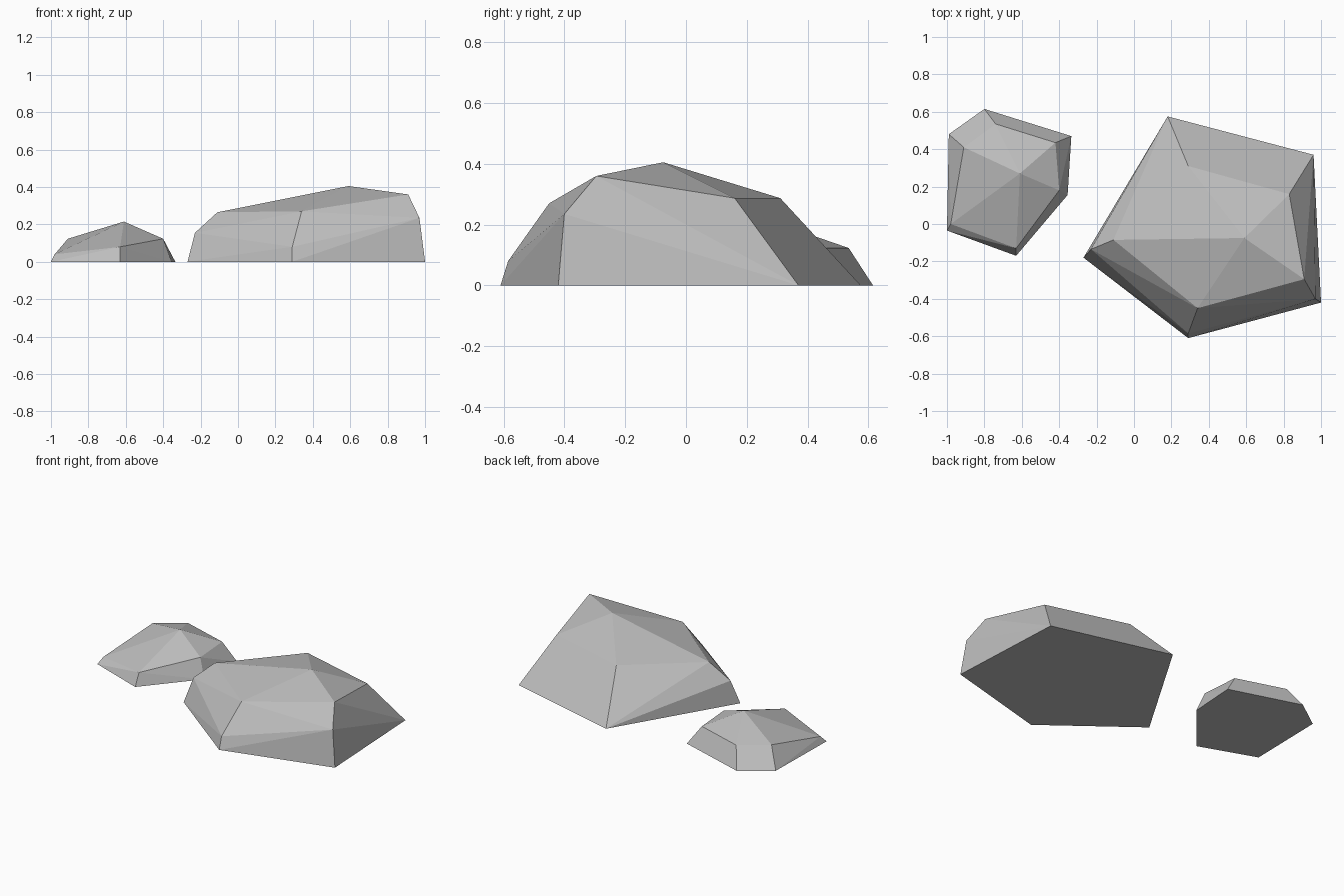
import bpy, bmesh, math

cube = bpy.data.objects.get("Cube")
if cube:
    bpy.data.objects.remove(cube, do_unlink=True)

# One flat stone colour
stone = bpy.data.materials.new("light_grey_stone")
stone.use_nodes = True
colour = (0.52, 0.52, 0.52, 1.0)
stone.diffuse_color = colour
shader = next(n for n in stone.node_tree.nodes if n.type == "BSDF_PRINCIPLED")
shader.inputs["Base Color"].default_value = colour
shader.inputs["Roughness"].default_value = 0.9


def rock(name, footprint, corners):
    """Faceted rock: the convex skin over a ground outline and its upper corners."""
    bm = bmesh.new()
    for x, y in footprint:
        bm.verts.new((x, y, 0))
    for point in corners:
        bm.verts.new(point)
    bmesh.ops.convex_hull(bm, input=bm.verts[:])
    # Merge nearly level triangles into broad facets
    bmesh.ops.dissolve_limit(bm, angle_limit=math.radians(2),
                             verts=bm.verts[:], edges=bm.edges[:])
    bmesh.ops.recalc_face_normals(bm, faces=bm.faces[:])
    mesh = bpy.data.meshes.new(name)
    bm.to_mesh(mesh)
    bm.free()
    mesh.materials.append(stone)
    obj = bpy.data.objects.new(name, mesh)
    bpy.context.collection.objects.link(obj)
    return obj


# Large rock: five-sided base, bevelled front corners, sloping back
rock("large_rock",
     [(-0.27, -0.18), (0.29, -0.61), (1.0, -0.42), (0.96, 0.37), (0.18, 0.575)],
     [(-0.23, -0.135, 0.155), (0.29, -0.585, 0.08), (0.97, -0.40, 0.235),
      (-0.11, -0.085, 0.265), (0.34, -0.45, 0.27), (0.91, -0.295, 0.36),
      (0.83, 0.16, 0.287), (0.29, 0.31, 0.287), (0.59, -0.075, 0.405)])

# Small rock: six-sided base rising to one peak
rock("small_rock",
     [(-1.0, -0.035), (-0.63, -0.17), (-0.355, 0.155),
      (-0.335, 0.47), (-0.80, 0.615), (-0.99, 0.48)],
     [(-0.98, 0.0, 0.04), (-0.63, -0.13, 0.08), (-0.40, 0.18, 0.123),
      (-0.42, 0.435, 0.123), (-0.74, 0.535, 0.123), (-0.91, 0.41, 0.123),
      (-0.61, 0.27, 0.215)])
